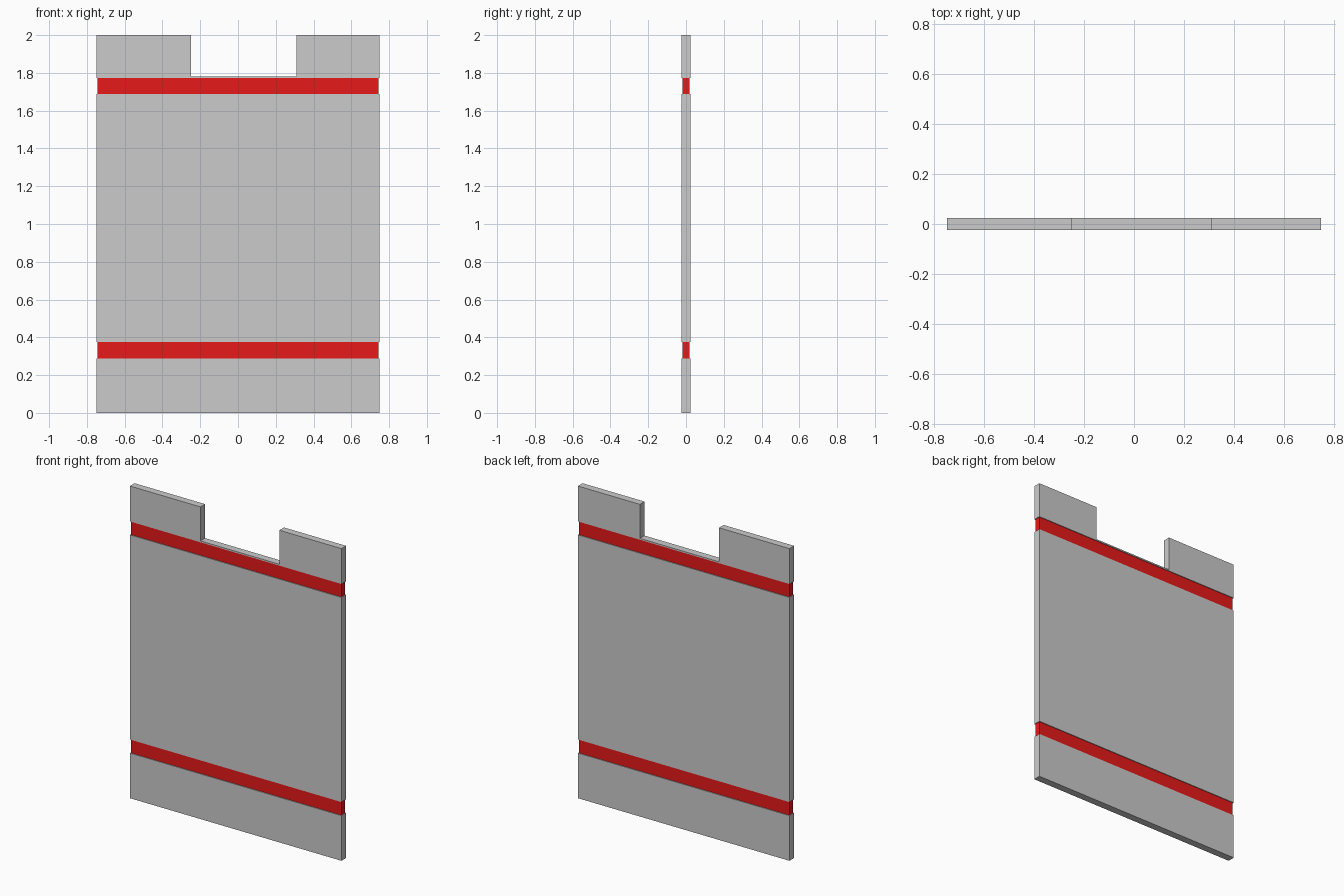
import bpy, bmesh

if "Cube" in bpy.data.objects:
    bpy.data.objects.remove(bpy.data.objects["Cube"])

HALF_W, HALF_T = 0.75, 0.0235
INSET = 0.005


def slab(name, outline, half_t):
    """Extrude an XZ outline through the panel thickness."""
    bm = bmesh.new()
    face = bm.faces.new([bm.verts.new((x, -half_t, z)) for x, z in outline])
    ext = bmesh.ops.extrude_face_region(bm, geom=[face])
    verts = [g for g in ext["geom"] if isinstance(g, bmesh.types.BMVert)]
    bmesh.ops.translate(bm, verts=verts, vec=(0, 2 * half_t, 0))
    bmesh.ops.recalc_face_normals(bm, faces=bm.faces)
    mesh = bpy.data.meshes.new(name)
    bm.to_mesh(mesh)
    bm.free()
    obj = bpy.data.objects.new(name, mesh)
    bpy.context.collection.objects.link(obj)
    return obj


def rect(w, z0, z1):
    return [(-w, z0), (w, z0), (w, z1), (-w, z1)]


red = bpy.data.materials.new("red")
red.diffuse_color = (0.8, 0.01, 0.01, 1)
red.use_nodes = True
red.node_tree.nodes["Principled BSDF"].inputs["Base Color"].default_value = red.diffuse_color

# Grey panels between the stripes
slab("lower_panel", rect(HALF_W, 0, 0.289), HALF_T)
slab("middle_panel", rect(HALF_W, 0.376, 1.687), HALF_T)

# Top panel with an off-centre notch above a thin lip
slab("notched_top_panel", [
    (-HALF_W, 1.773), (HALF_W, 1.773), (HALF_W, 2), (0.31, 2),
    (0.31, 1.782), (-0.25, 1.782), (-0.25, 2), (-HALF_W, 2)], HALF_T)

# Recessed red stripes
for name, z0, z1 in (("lower_stripe", 0.289, 0.376),
                     ("upper_stripe", 1.687, 1.773)):
    stripe = slab(name, rect(HALF_W - INSET, z0, z1), HALF_T - INSET)
    stripe.data.materials.append(red)
